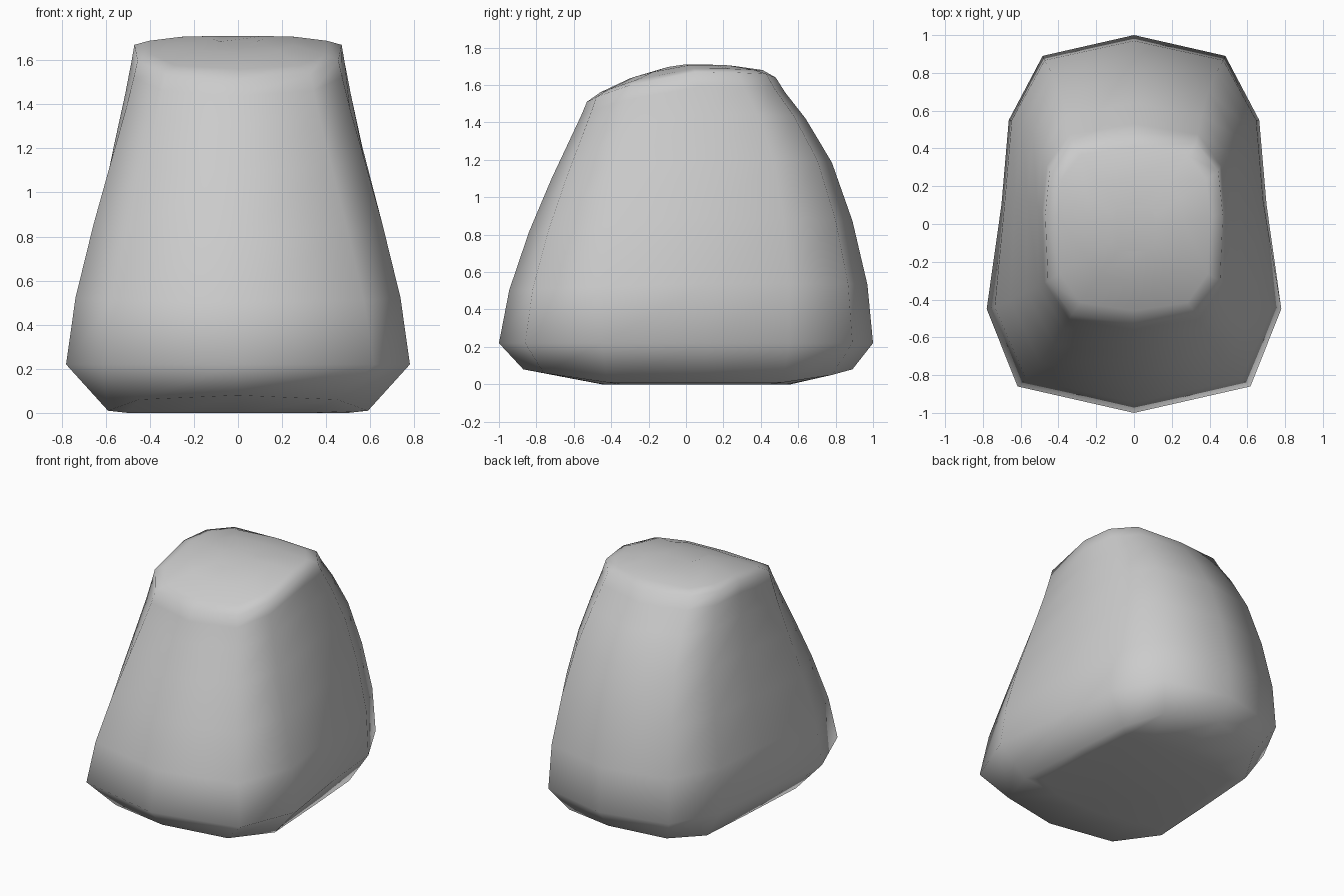
import bpy, bmesh

if "Cube" in bpy.data.objects:
    bpy.data.objects.remove(bpy.data.objects["Cube"])


def interp(x, table):
    for (x0, y0), (x1, y1) in zip(table, table[1:]):
        if x <= x1:
            return y0 + (y1 - y0) * max(0, x - x0) / (x1 - x0)
    return table[-1][1]


# Crown profile along the centre line (y, z)
CROWN = [(-.53, 1.51), (-.46, 1.56), (-.29, 1.64), (-.05, 1.71),
         (.2, 1.71), (.41, 1.68), (.48, 1.64)]


def crown(x, y):
    return interp(y, CROWN) - .04 * min(1, abs(x) / .47) ** 4


# Half outlines from front centre to back centre, as fractions of width/depth
LOW = [(0, -1), (.79, -.86), (1, -.45), (.9, .1), (.85, .55), (.62, .89), (0, 1)]
HIGH = [(0, -1), (.7, -.9), (.97, -.55), (1, .15), (.95, .6), (.7, .9), (0, 1)]

# Wall levels: height fraction, half width, front y, back y
LEVELS = [(0, .78, -1, 1), (.22, .742, -.945, .97), (.46, .665, -.84, .89),
          (.68, .583, -.72, .78), (.845, .52, -.62, .64),
          (.944, .487, -.56, .53), (1, .47, -.53, .48)]

# Underside rings
half_rings = [
    [(0, -.45, 0), (.3, -.44, 0), (.5, -.35, 0), (.48, .1, 0),
     (.45, .45, 0), (.28, .54, 0), (0, .56, 0)],
    [(0, -.87, .08), (.45, -.76, .06), (.59, -.42, .01), (.56, .1, .01),
     (.53, .52, .01), (.39, .78, .05), (0, .89, .08)],
]

# Side walls
for t, w, f, b in LEVELS:
    ring = []
    for (lx, ly), (hx, hy) in zip(LOW, HIGH):
        top = crown(hx * .47, -.025 + hy * .505)
        x = w * (lx + (hx - lx) * t)
        y = (f + b) / 2 + (b - f) / 2 * (ly + (hy - ly) * t)
        ring.append((x, y, .22 + t * (top - .22)))
    half_rings.append(ring)

# Crown rings
for s in (.86, .55, .25):
    ring = []
    for hx, hy in HIGH:
        x, y = hx * .47 * s, -.025 + hy * .505 * s
        ring.append((x, y, crown(x, y)))
    half_rings.append(ring)

# Mirror each half ring and bridge the rings into one shell
bm = bmesh.new()
loops = []
for half in half_rings:
    pts = half + [(-x, y, z) for x, y, z in half[-2:0:-1]]
    loops.append([bm.verts.new(p) for p in pts])
n = len(loops[0])
for a, b in zip(loops, loops[1:]):
    for i in range(n):
        j = (i + 1) % n
        bm.faces.new((a[i], a[j], b[j], b[i]))
bm.faces.new(loops[0][::-1])
bm.faces.new(loops[-1])
bmesh.ops.recalc_face_normals(bm, faces=bm.faces)
for face in bm.faces:
    face.smooth = True

mesh = bpy.data.meshes.new("tapered_block")
bm.to_mesh(mesh)
bm.free()
block = bpy.data.objects.new("tapered_block", mesh)
bpy.context.collection.objects.link(block)
